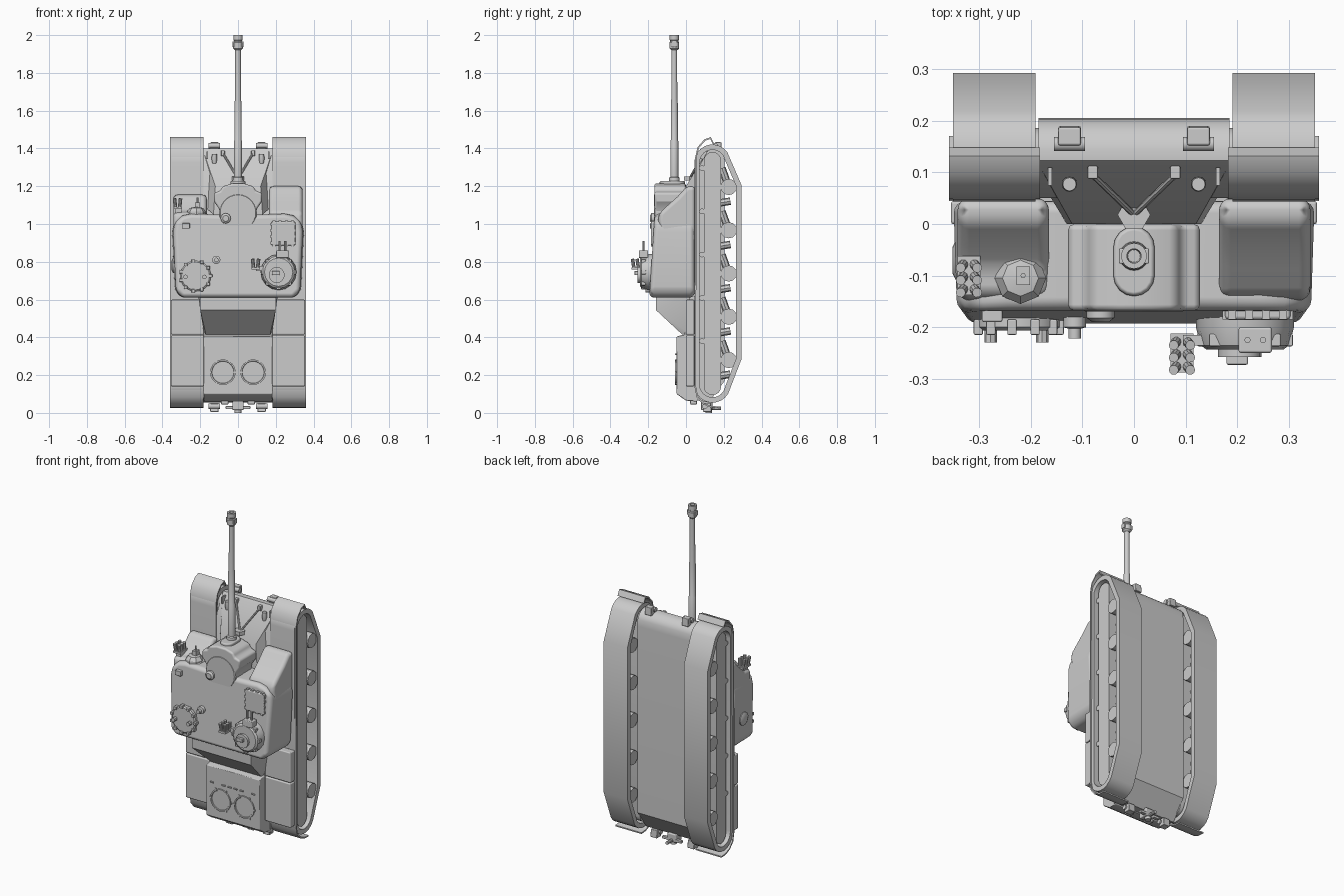
import bpy, bmesh
from math import sin, cos, pi, radians
from mathutils import Vector


def finish(name, bm, bevel=0.0, seg=3, wall=0.0):
    bmesh.ops.recalc_face_normals(bm, faces=bm.faces[:])
    me = bpy.data.meshes.new(name)
    bm.to_mesh(me)
    bm.free()
    ob = bpy.data.objects.new(name, me)
    bpy.context.collection.objects.link(ob)
    bpy.context.view_layer.objects.active = ob
    ob.select_set(True)
    if wall:
        m = ob.modifiers.new("Wall", 'SOLIDIFY')
        m.thickness, m.offset, m.use_even_offset = wall, 0, True
        bpy.ops.object.modifier_apply(modifier="Wall")
    if bevel:
        m = ob.modifiers.new("Bevel", 'BEVEL')
        m.width, m.segments, m.limit_method, m.angle_limit = bevel, seg, 'ANGLE', radians(35)
        m.harden_normals = True
    bpy.ops.object.shade_smooth_by_angle(angle=radians(32))
    ob.select_set(False)
    return ob


def place(axis, p, t):
    a, b = p
    return {'x': (t, a, b), 'y': (a, t, b), 'z': (a, b, t)}[axis]


def prism(name, pts, axis, t0, t1, bevel=0.0, seg=3, wall=0.0, closed=True):
    """Extrude a 2D profile along an axis; wall > 0 makes a band instead of a solid."""
    bm = bmesh.new()
    A = [bm.verts.new(place(axis, p, t0)) for p in pts]
    B = [bm.verts.new(place(axis, p, t1)) for p in pts]
    n = len(pts)
    for i in range(n if closed else n - 1):
        j = (i + 1) % n
        bm.faces.new((A[i], A[j], B[j], B[i]))
    if not wall:
        bm.faces.new(A)
        bm.faces.new(B)
    return finish(name, bm, bevel, seg, wall)


def box(name, c, s, bevel=0.0):
    x, y, z = c
    a, b = s[0] / 2, s[1] / 2
    pts = [(x - a, y - b), (x + a, y - b), (x + a, y + b), (x - a, y + b)]
    return prism(name, pts, 'z', z - s[2] / 2, z + s[2] / 2, bevel, 2)


def arc(cx, cy, r, a0, a1, n):
    return [(cx + r * cos(radians(a0 + (a1 - a0) * i / n)),
             cy + r * sin(radians(a0 + (a1 - a0) * i / n))) for i in range(n + 1)]


def lathe(name, c, prof, axis='z', n=20):
    """Stack of rings (radius, offset along axis) around a centre, capped."""
    bm = bmesh.new()
    rings = [[bm.verts.new(Vector(c) + Vector(place(axis, (r * cos(2 * pi * i / n), r * sin(2 * pi * i / n)), h)))
              for i in range(n)] for r, h in prof]
    for a, b in zip(rings, rings[1:]):
        for i in range(n):
            bm.faces.new((a[i], a[(i + 1) % n], b[(i + 1) % n], b[i]))
    bm.faces.new(rings[0])
    bm.faces.new(rings[-1])
    return finish(name, bm)


def cyl(name, c, r, d, axis='z', n=20):
    return lathe(name, c, [(r, -d / 2), (r, d / 2)], axis, n)


def convex(name, pts, bevel=0.0):
    bm = bmesh.new()
    for p in pts:
        bm.verts.new(p)
    bmesh.ops.convex_hull(bm, input=bm.verts[:])
    bmesh.ops.dissolve_limit(bm, angle_limit=0.02, verts=bm.verts[:], edges=bm.edges[:])
    return finish(name, bm, bevel, 2)


def rod(name, p, q, r, n=8):
    ob = cyl(name, (0, 0, 0), r, (Vector(q) - Vector(p)).length, 'z', n)
    ob.location = (Vector(p) + Vector(q)) / 2
    ob.rotation_euler = (Vector(q) - Vector(p)).to_track_quat('Z', 'Y').to_euler()
    return ob


def side(s, a, b):
    return sorted((s * a, s * b))


# Hull: tub with rounded nose, glacis, engine deck
tub = [(0.05, 0.07), (0.12, 0.055), (0.205, 0.17), (0.205, 1.31)] + \
      arc(0.135, 1.33, 0.07, 0, 100, 6)[1:] + [(0.113, 1.385), (0.05, 1.27)]
prism("hull_tub", tub, 'x', -0.185, 0.185)
convex("glacis", [(s * x, y, z) for s in (-1, 1) for x, y, z in
       ((0.185, 0.116, 1.39), (0.185, 0.13, 1.38), (0.185, 0.09, 1.1), (0.12, 0.0, 1.2), (0.13, 0.0, 1.05))])
prism("engine_deck", [(0.06, 0.06), (0.0, 0.065), (-0.05, 0.1), (-0.05, 0.405), (-0.005, 0.415), (-0.005, 0.62),
      (0.06, 0.62)], 'x', -0.182, 0.182, 0.004, 1)
convex("turret_bustle", [(s * x, y, z) for s in (-1, 1) for x, y, z in
       ((0.2, -0.16, 0.62), (0.2, -0.16, 0.545), (0.17, -0.02, 0.415), (0.18, 0.02, 0.42), (0.21, 0.02, 0.62))])
for s in (-1, 1):
    lathe("fan_cover", (s * 0.08, -0.05, 0.215), [(0.068, 0.01), (0.068, -0.008), (0.06, -0.008), (0.058, -0.004)], 'y', 18)
    for i in range(6):
        t = 2 * pi * i / 6
        box("fan_bolt", (s * 0.08 + 0.07 * cos(t), -0.05, 0.215 + 0.07 * sin(t)), (0.01, 0.01, 0.01))
    for x, z in ((0.02, 0.31), (0.06, 0.31), (0.14, 0.31)):
        box("deck_hinge", (s * x, -0.052, z), (0.022, 0.01, 0.007))

# Running gear on both sides
belt = arc(0.14, 1.325, 0.082, 180, 35, 9) + [(0.279, 1.205), (0.279, 0.285)] + arc(0.14, 0.15, 0.082, -30, -180, 9)
fender = [(0.145, 1.425), (0.13, 1.455), (0.1, 1.445), (0.065, 1.405), (0.052, 1.35), (0.049, 0.14),
          (0.06, 0.085), (0.09, 0.05), (0.13, 0.033), (0.17, 0.03)]
panel = arc(0.14, 1.335, 0.046, 180, 0, 8) + arc(0.14, 0.14, 0.046, 0, -180, 8)
for s in (-1, 1):
    prism("track_belt", belt, 'x', *side(s, 0.191, 0.351), wall=0.028)
    prism("fender", fender, 'x', *side(s, 0.182, 0.359), wall=0.008, closed=False)
    prism("suspension_housing", panel, 'x', *side(s, 0.18, 0.335))
    for k in range(5):
        z = 0.28 + 0.229 * k
        for x in (0.225, 0.315):
            cyl("road_wheel", (s * x, 0.226, z), 0.043, 0.055, 'x', 12)
        rod("wheel_axle", (s * 0.2, 0.226, z), (s * 0.33, 0.226, z), 0.014)
        rod("swing_arm", (s * 0.27, 0.226, z), (s * 0.27, 0.19, z + 0.1), 0.02)
        rod("bump_spring", (s * 0.27, 0.175, z - 0.085), (s * 0.27, 0.235, z - 0.075), 0.02)
        cyl("return_roller", (s * 0.268, 0.085, z + 0.1), 0.015, 0.13, 'x', 12)
    # Storage boxes over the fenders
    box("rear_storage_box", (s * 0.268, 0.022, 0.275), (0.174, 0.045, 0.27), 0.006)
    box("middle_storage_box", (s * 0.268, 0.022, 0.507), (0.174, 0.045, 0.185), 0.006)

# Turret body with tilted roof
half = [(0.30, 0.61), (0.335, 0.645), (0.35, 0.96), (0.34, 1.01), (0.3, 1.045), (0.25, 1.055), (0.12, 1.05)]
body = prism("turret_body", half + [(-x, z) for x, z in reversed(half)], 'y', 0.045, -0.194, 0.036, 4)
for v in body.data.vertices:
    if v.co.y < 0:
        v.co.y += 0.065 * (v.co.z - 0.62)
        v.co.x *= 0.98
for s, top in ((-1, 1.155), (1, 1.2)):
    prism("turret_cheek", [(0.05, 0.9), (0.05, top), (0.005, top), (-0.045, top - 0.055), (-0.085, top - 0.09),
          (-0.14, 1.06), (-0.148, 1.02), (-0.12, 0.9)], 'x', *side(s, 0.165, 0.342), 0.026, 4)

# Gun mantlet
mh = [(0.09, 0.99), (0.1, 1.08), (0.128, 1.12), (0.128, 1.165), (0.095, 1.175), (0.08, 1.2), (0.03, 1.215)]
prism("mantlet", mh + [(-x, z) for x, z in reversed(mh)], 'y', 0.0, -0.168, 0.012, 2)
lathe("mantlet_roof_disc", (0, 0, 1.06), [(0.1, -0.1), (0.1, -0.164), (0.094, -0.17)], 'y', 28)
slot = arc(0, -0.1, 0.04, 180, 360, 8) + arc(0, -0.045, 0.04, 0, 180, 8)
prism("gun_collar", slot, 'z', 1.18, 1.228, 0.008, 2)

# Gun barrel and muzzle brake
lathe("gun_barrel", (0, -0.062, 0), [(0.03, 1.2), (0.027, 1.245), (0.021, 1.25), (0.021, 1.44), (0.0185, 1.445),
      (0.0185, 1.64), (0.016, 1.66), (0.015, 1.94)], 'z', 20)
lathe("muzzle_brake", (0, -0.062, 0), [(0.016, 1.92), (0.026, 1.93), (0.026, 1.96), (0.022, 1.965), (0.022, 1.972),
      (0.025, 1.975), (0.025, 2.0), (0.014, 2.0), (0.012, 1.95)], 'z', 16)
for s in (-1, 1):
    box("muzzle_baffle", (s * 0.021, -0.062, 1.952), (0.016, 0.03, 0.03), 0.003)

# Loader hatch with ring of lugs
lathe("loader_hatch", (-0.225, 0, 0.725), [(0.082, -0.16), (0.082, -0.2), (0.074, -0.206)], 'y', 20)
for i in range(11):
    t = 2 * pi * i / 11
    box("hatch_lug", (-0.225 + 0.08 * cos(t), -0.2, 0.725 + 0.08 * sin(t)), (0.018, 0.03, 0.018), 0.003)
for x in (-0.278, -0.178):
    rod("hatch_periscope", (x, -0.2, 0.72), (x, -0.23, 0.72), 0.012)

# Commander cupola
lathe("cupola", (0.215, 0, 0.745), [(0.095, -0.15), (0.095, -0.2), (0.086, -0.235), (0.075, -0.243)], 'y', 16)
cyl("cupola_hatch", (0.205, -0.25, 0.73), 0.042, 0.015, 'y', 16)
box("cupola_handle", (0.2, -0.263, 0.74), (0.042, 0.02, 0.022), 0.004)
box("cupola_sight", (0.235, -0.225, 0.84), (0.065, 0.05, 0.04), 0.005)
for i in range(8):
    t = 2 * pi * i / 8
    box("cupola_block", (0.215 + 0.081 * cos(t), -0.225, 0.745 + 0.081 * sin(t)), (0.024, 0.024, 0.024), 0.003)
for x in (0.22, 0.25):
    cyl("sight_tube", (x, -0.225, 0.87), 0.006, 0.08, 'z', 10)


# Smoke launcher clusters
def launcher(x, y, z):
    box("launcher_bracket", (x, y, z - 0.015), (0.045, 0.075, 0.012))
    for i in (-1, 1):
        for j in range(3):
            p = Vector((x + i * 0.01, y - 0.025 + 0.024 * j, z - 0.02))
            rod("launcher_tube", p, p + Vector((i * 0.006, -0.008, 0.055)), 0.0095, 10)


launcher(0.093, -0.25, 0.78)
box("launcher_arm", (0.125, -0.225, 0.765), (0.06, 0.02, 0.025))
launcher(-0.32, -0.1, 1.1)
box("launcher_arm", (-0.315, -0.1, 1.055), (0.03, 0.05, 0.07))

# Roof fittings
prism("roof_plate", arc(0.24, 0.95, 0.09, 45, 315, 3), 'y', -0.15, -0.186, 0.008, 2)
for i in range(4):
    for s in (-1, 1):
        box("plate_lug", (0.19 + 0.033 * i, -0.175, 0.95 + s * 0.062), (0.015, 0.02, 0.012))
        box("plate_lug", (0.24 + s * 0.062, -0.175, 0.9 + 0.033 * i), (0.012, 0.02, 0.015))
lathe("roof_vent", (-0.065, 0, 1.03), [(0.027, -0.15), (0.027, -0.182), (0.016, -0.19)], 'y', 16)
lathe("antenna_base", (-0.115, 0, 0.81), [(0.022, -0.17), (0.022, -0.2), (0.012, -0.203), (0.012, -0.222)], 'y', 14)
box("gunner_sight", (-0.275, -0.175, 0.99), (0.04, 0.03, 0.03), 0.004)
lathe("front_sensor", (-0.22, -0.105, 0), [(0.05, 1.03), (0.05, 1.065), (0.035, 1.085), (0.01, 1.09)], 'z', 8)
box("sensor_box", (-0.215, -0.1, 1.1), (0.026, 0.036, 0.03))
cyl("sensor_pin", (-0.215, -0.1, 1.12), 0.005, 0.04, 'z', 8)
lathe("side_port", (0, -0.07, 0.78), [(0.04, -0.325), (0.04, -0.345), (0.025, -0.352)], 'x', 14)

# Travel lock, lamps and towing gear
cyl("travel_lock_nut", (0, 0.018, 1.24), 0.032, 0.022, 'z', 6)
for s in (-1, 1):
    rod("travel_lock_rod", (s * 0.08, 0.095, 1.375), (0, 0.018, 1.24), 0.006)
    box("travel_lock_foot", (s * 0.08, 0.1, 1.375), (0.02, 0.025, 0.03), 0.003)
    lathe("headlamp", (s * 0.125, 0.077, 1.345), [(0.01, -0.025), (0.015, 0), (0.013, 0.025)], 'z', 12)
    box("lamp_guard", (s * 0.163, 0.092, 1.365), (0.008, 0.035, 0.04))
    for z, y in ((1.415, 0.165), (0.035, 0.11)):
        convex("tow_lug", [(s * 0.125 + dx, y + dy, z + dz) for dx in (-0.022, 0.022) for dy, dz in
               ((-0.02, -0.03), (0.025, -0.03), (-0.012, 0.018), (0.022, 0.018))], 0.004)
        cyl("tow_pin", (s * 0.125, y - 0.01, z), 0.014, 0.06, 'x', 12)
    box("rear_lamp", (s * 0.07, 0.04, 0.06), (0.04, 0.035, 0.03), 0.004)
box("hitch_block", (0, 0.11, 0.04), (0.06, 0.06, 0.05), 0.006)
box("hitch_bar", (0, 0.13, 0.028), (0.13, 0.02, 0.016), 0.003)
cyl("hitch_pintle", (0, 0.15, 0.025), 0.01, 0.07, 'y', 10)
cyl("hitch_hook", (0, 0.12, 0.014), 0.018, 0.028, 'z', 12)
